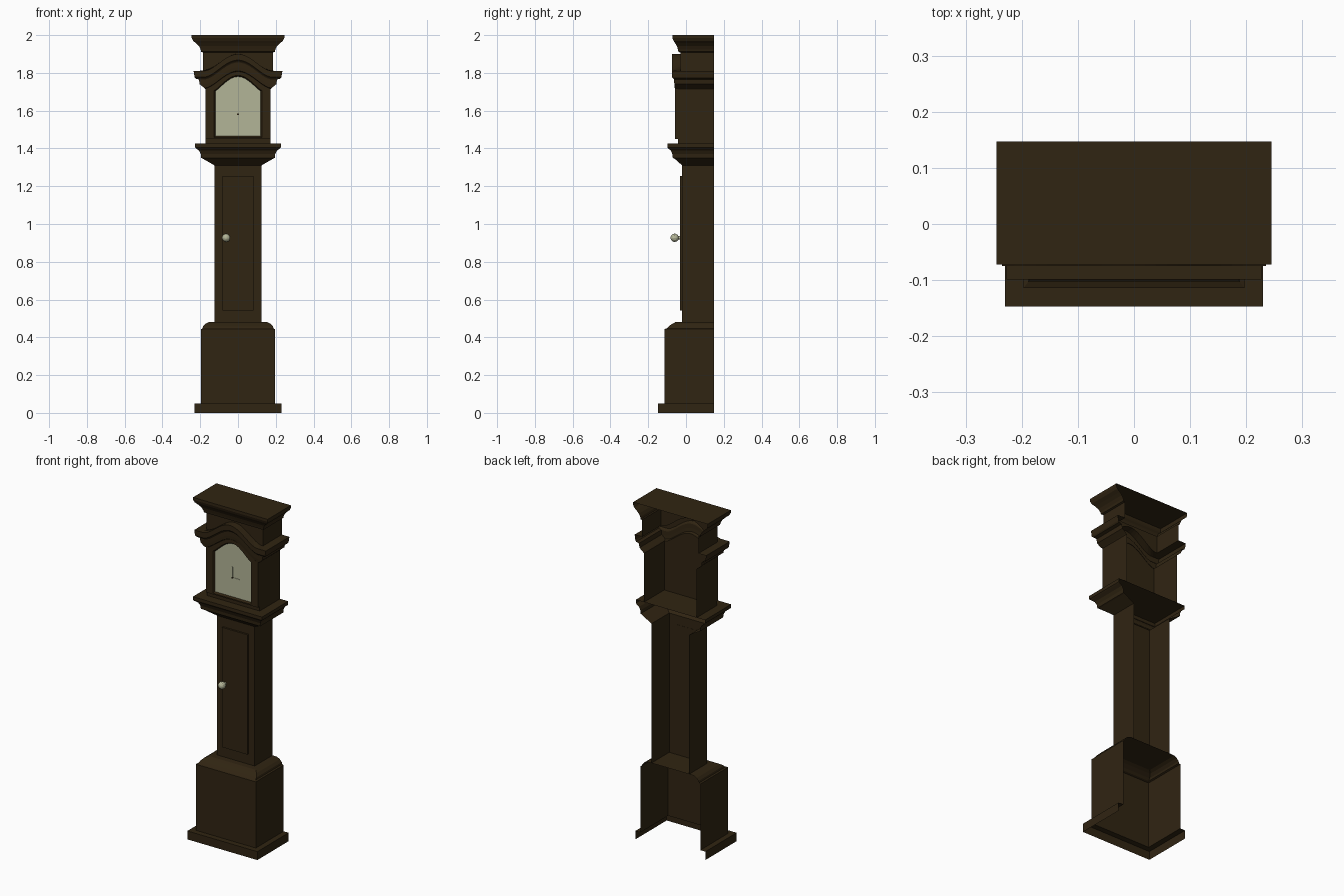
import bpy, bmesh, math
from mathutils import Matrix

if "Cube" in bpy.data.objects:
    bpy.data.objects.remove(bpy.data.objects["Cube"])

BACK = 0.147
N = 24  # samples across the arched front


def material(name, rgb):
    m = bpy.data.materials.new(name)
    m.diffuse_color = (*rgb, 1)
    m.use_nodes = True
    m.node_tree.nodes["Principled BSDF"].inputs["Base Color"].default_value = m.diffuse_color
    return m


wood = material("dark wood", (0.030, 0.0180, 0.0060))
ivory = material("ivory", (0.45, 0.46, 0.31))


def finish(name, bm, mat):
    me = bpy.data.meshes.new(name)
    bm.to_mesh(me)
    bm.free()
    me.materials.append(mat)
    ob = bpy.data.objects.new(name, me)
    bpy.context.collection.objects.link(ob)
    return ob


def arch(x, width, height, power):
    t = min(abs(x) / width, 1)
    return height * max(0, 0.5 * (1 + math.cos(math.pi * t))) ** power


def hood_rise(x):
    return arch(x, 0.175, 0.09, 0.8)


def shell(name, levels, plates=(), arched=False):
    """Open-backed case wall: each level is (half width, front y, z[, rises])."""
    bm = bmesh.new()
    steps = N if arched else 1
    rows = []
    for hw, yf, z, *rises in levels:
        pts = [(-hw, BACK, z)]
        for i in range(steps + 1):
            x = hw * (2 * i / steps - 1)
            pts.append((x, yf, z + (hood_rise(x) if rises else 0)))
        pts.append((hw, BACK, z))
        rows.append([bm.verts.new(p) for p in pts])
    for a, b in zip(rows, rows[1:]):
        for i in range(len(a) - 1):
            bm.faces.new((a[i], a[i + 1], b[i + 1], b[i]))
    for hw, yf, z in plates:
        bm.faces.new([bm.verts.new(p) for p in
                      ((-hw, yf, z), (hw, yf, z), (hw, BACK, z), (-hw, BACK, z))])
    return finish(name, bm, wood)


def box(name, x, y, z, mat, bevel=0):
    bm = bmesh.new()
    bmesh.ops.create_cube(bm, size=1)
    for v in bm.verts:
        for k, (lo, hi) in enumerate((x, y, z)):
            v.co[k] = lo if v.co[k] < 0 else hi
    if bevel:
        front = [e for e in bm.edges if all(v.co.y == y[0] for v in e.verts)]
        bmesh.ops.bevel(bm, geom=front, offset=bevel, segments=1, affect='EDGES')
    return finish(name, bm, mat)


# base with plinth and rounded top moulding
shell("base", [(.23, -.147, 0), (.23, -.147, .05), (.197, -.114, .05),
               (.197, -.114, .443), (.188, -.103, .447), (.185, -.092, .458),
               (.172, -.072, .472), (.155, -.055, .481), (.124, -.02, .482)],
      plates=[(.124, -.02, .482)])

# trunk and its door
shell("trunk", [(.124, -.02, .482), (.124, -.02, 1.31)])
box("trunk_door", (-.083, .083), (-.031, -.019), (.543, 1.255), wood, .005)

# moulding carrying the hood
shell("hood_base_moulding",
      [(.124, -.02, 1.31), (.188, -.062, 1.347), (.195, -.07, 1.35),
       (.197, -.072, 1.37), (.206, -.08, 1.388), (.222, -.094, 1.40),
       (.227, -.099, 1.405), (.227, -.099, 1.425), (.173, -.043, 1.425)],
      plates=[(.173, -.043, 1.425)])

# hood walls, arched moulding and upper box
shell("hood", [(.173, -.043, 1.425), (.173, -.043, 1.715, 1), (.178, -.06, 1.72, 1),
               (.203, -.062, 1.74, 1), (.207, -.063, 1.765, 1), (.225, -.066, 1.77, 1),
               (.23, -.075, 1.778, 1), (.235, -.075, 1.81, 1), (.185, -.03, 1.81, 1),
               (.185, -.03, 1.912)], arched=True)

# crown moulding and flat top
shell("crown", [(.185, -.03, 1.908), (.195, -.04, 1.912), (.198, -.043, 1.925),
                (.207, -.048, 1.942), (.222, -.057, 1.957), (.238, -.066, 1.97),
                (.245, -.072, 1.985), (.245, -.072, 2.0)],
      plates=[(.245, -.072, 2.0)])


# arched hood door frame around the dial
def outline(hw, y, z0, top):
    pts = [(-hw, y, z0), (hw, y, z0)]
    for i in range(N + 1):
        x = hw * (1 - 2 * i / N)
        pts.append((x, y, top(x)))
    return pts


def outer_top(x):
    return 1.717 + hood_rise(x)


def inner_top(x):
    return 1.70 + arch(x, .125, .08, .6)


bm = bmesh.new()
loops = [[bm.verts.new(p) for p in pts] for pts in (
    outline(.171, -.043, 1.45, outer_top),
    outline(.171, -.057, 1.45, outer_top),
    outline(.126, -.057, 1.457, lambda x: inner_top(x) + .007),
    outline(.118, -.048, 1.465, inner_top))]
for a, b in zip(loops, loops[1:]):
    for i in range(len(a)):
        j = (i + 1) % len(a)
        bm.faces.new((a[i], a[j], b[j], b[i]))
finish("hood_door_frame", bm, wood)

# dial
bm = bmesh.new()
bm.faces.new([bm.verts.new(p) for p in outline(.118, -.048, 1.465, inner_top)])
finish("dial", bm, ivory)

# clock hands and pivot
box("minute_hand", (-.002, .002), (-.053, -.051), (1.58, 1.645), ivory)
box("hour_hand", (0, .045), (-.053, -.051), (1.578, 1.582), ivory)
box("hand_pivot", (-.004, .004), (-.054, -.047), (1.576, 1.584), wood)

# door knob: faceted ball on a short stem
bm = bmesh.new()
bmesh.ops.create_uvsphere(bm, u_segments=12, v_segments=8, radius=.022,
                          matrix=Matrix.Translation((-.063, -.06, .927))
                          @ Matrix.Rotation(math.pi / 2, 4, 'X'))
bmesh.ops.create_cone(bm, cap_ends=True, segments=12, radius1=.009, radius2=.009, depth=.025,
                      matrix=Matrix.Translation((-.063, -.039, .927))
                      @ Matrix.Rotation(math.pi / 2, 4, 'X'))
finish("door_knob", bm, ivory)
